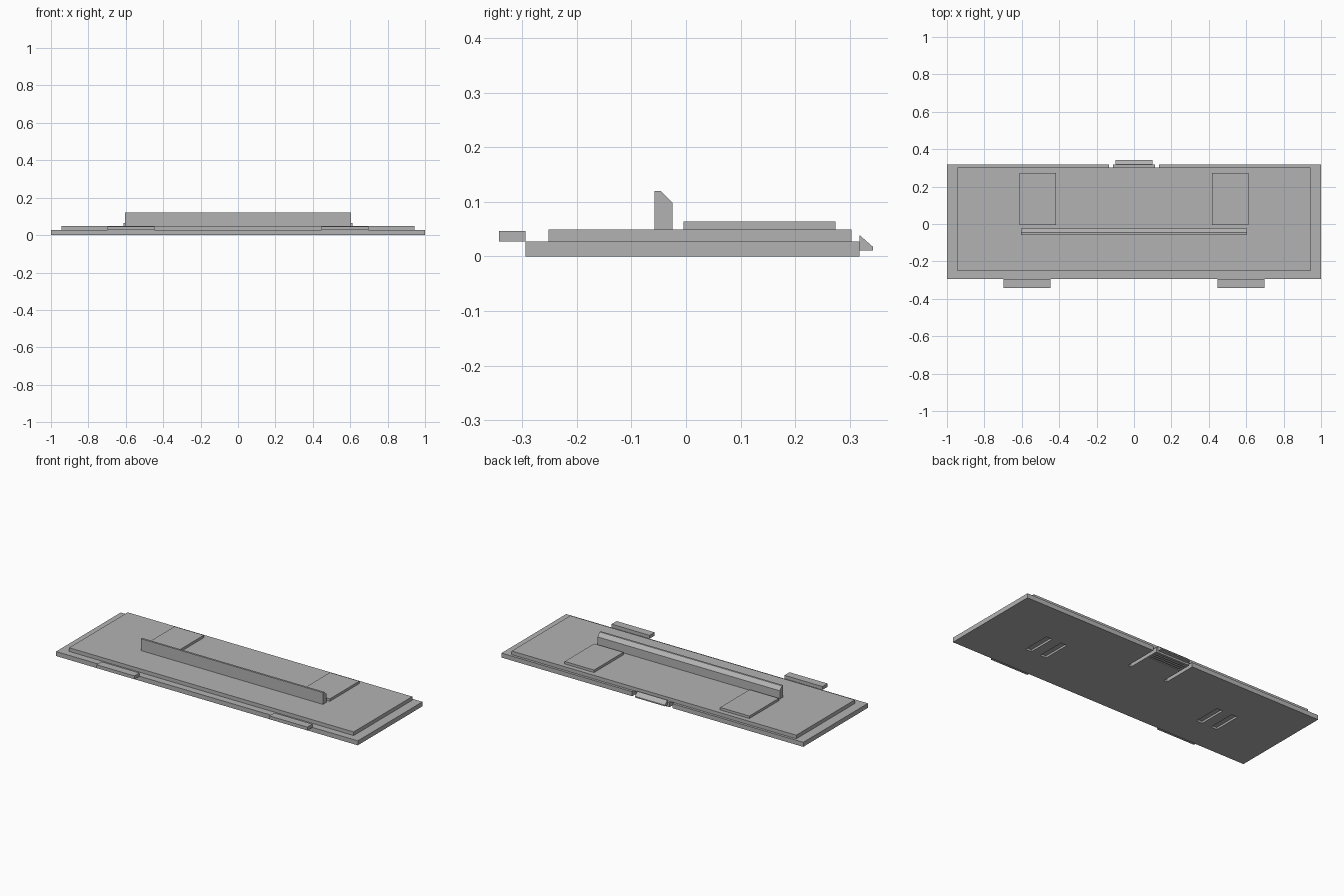
import bpy

if "Cube" in bpy.data.objects:
    bpy.data.objects.remove(bpy.data.objects["Cube"])

grey = bpy.data.materials.new("plain grey")
grey.diffuse_color = (0.45, 0.45, 0.45, 1)
grey.use_nodes = True
grey.node_tree.nodes["Principled BSDF"].inputs["Base Color"].default_value = grey.diffuse_color


def prism(name, x0, x1, profile):
    """Extrude a (y, z) profile, listed counter-clockwise seen from +x, along x."""
    n = len(profile)
    verts = [(x, y, z) for x in (x0, x1) for y, z in profile]
    faces = [tuple(reversed(range(n))), tuple(range(n, 2 * n))]
    faces += [(i, (i + 1) % n, n + (i + 1) % n, n + i) for i in range(n)]
    mesh = bpy.data.meshes.new(name)
    mesh.from_pydata(verts, [], faces)
    mesh.materials.append(grey)
    obj = bpy.data.objects.new(name, mesh)
    bpy.context.collection.objects.link(obj)
    return obj


def box(name, x0, x1, y0, y1, z0, z1):
    return prism(name, x0, x1, [(y0, z0), (y1, z0), (y1, z1), (y0, z1)])


def cut(target, *size):
    cutter = box("cutter", *size)
    mod = target.modifiers.new("cut", 'BOOLEAN')
    mod.operation = 'DIFFERENCE'
    mod.solver = 'EXACT'
    mod.object = cutter
    cutter.hide_render = True
    cutter.hide_set(True)


# Stepped cover plate
base = box("base_plate", -1, 1, -0.294, 0.318, 0, 0.027)
box("upper_plate", -0.943, 0.943, -0.252, 0.303, 0.027, 0.049)

# Parts on both sides
for side, s in (("left", -1), ("right", 1)):
    def span(a, b):
        return sorted((s * a, s * b))
    box(side + "_pad", *span(0.418, 0.612), -0.005, 0.274, 0.049, 0.064)
    box(side + "_front_tab", *span(0.447, 0.699), -0.342, -0.294, 0.027, 0.047)
    # Flex slot beside the latch
    cut(base, *span(0.113, 0.134), 0.11, 0.33, -0.01, 0.027 + 0.01)
    # Pair of recesses underneath
    for x in (0.537, 0.638):
        cut(base, *span(x - 0.02, x + 0.02), -0.105, 0.065, -0.01, 0.012)

# Finger grip grooves underneath
for i in range(4):
    y = 0.247 + i * 0.016
    cut(base, -0.1, 0.1, y, y + 0.008, -0.01, 0.006)

# Standing rib with a chamfered back edge
prism("rib", -0.604, 0.604, [(-0.058, 0.049), (-0.025, 0.049), (-0.025, 0.099),
                             (-0.046, 0.12), (-0.058, 0.12)])

# Wedge latch at the back
prism("latch", -0.1, 0.1, [(0.318, 0.011), (0.342, 0.011), (0.342, 0.018),
                           (0.318, 0.039)])
